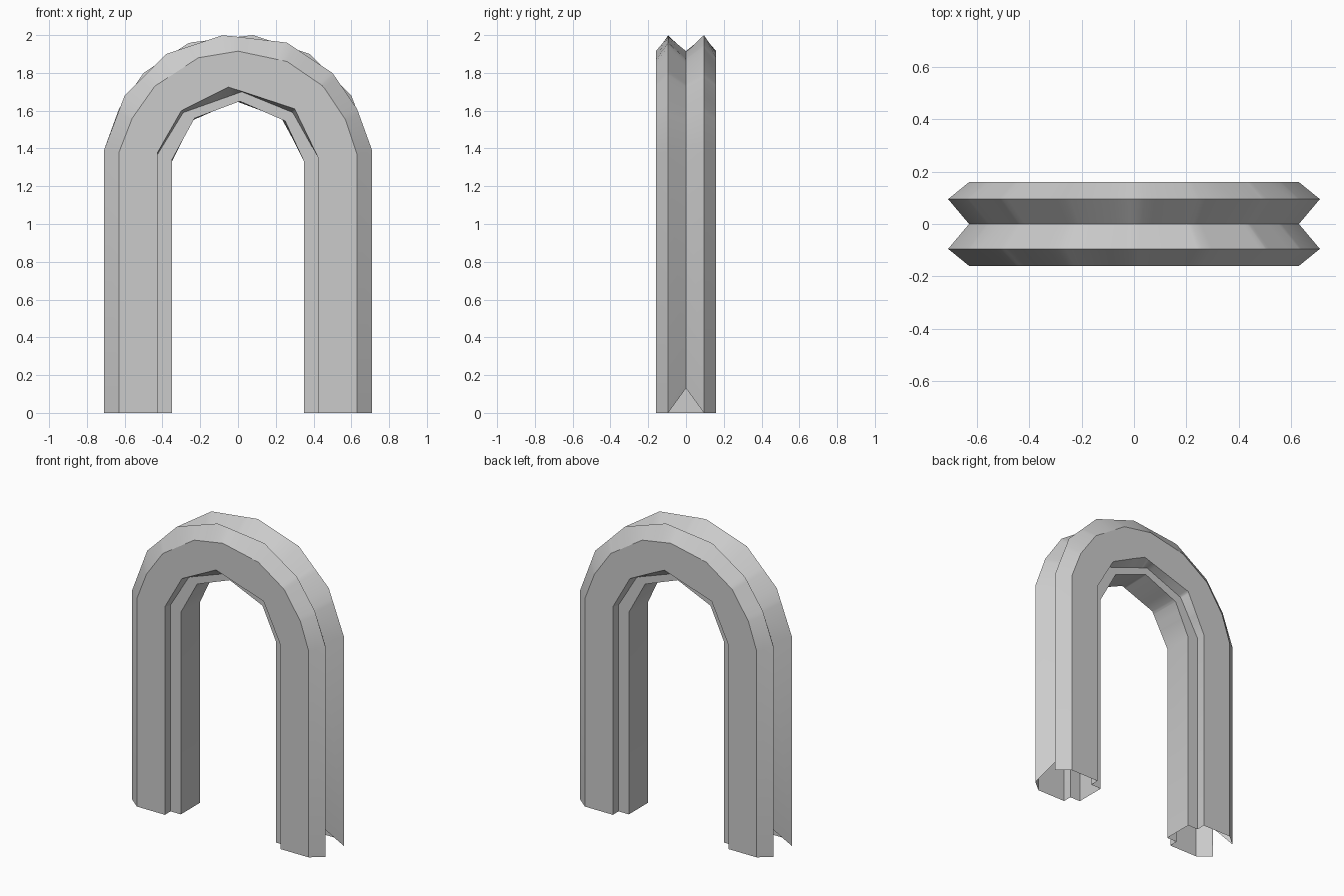
import bpy, bmesh, math

cube = bpy.data.objects.get("Cube")
if cube:
    bpy.data.objects.remove(cube)

grey = bpy.data.materials.new("plain_grey")
grey.use_nodes = True
COLOUR = (0.6, 0.6, 0.6, 1)
grey.diffuse_color = COLOUR
grey.node_tree.nodes["Principled BSDF"].inputs["Base Color"].default_value = COLOUR

CENTRE_Z = 1.33


def rail(y, arch, foot=0.0):
    """One long edge of the arch: foot, spring point, crown corners, spring point, foot."""
    return y, [(arch[0][0], foot)] + arch + [(arch[-1][0], foot)]


def turned(edge):
    """The same edge turned half way round the vertical axis."""
    y, pts = edge
    return -y, [(-x, z) for x, z in reversed(pts)]


def stations(pts):
    """Position of each corner along the sweep: legs are -1..0 and 1..2, the crown is 0..1."""
    mid = [1 - math.atan2(z - CENTRE_Z, x) / math.pi for x, z in pts[2:-2]]
    return [-1, 0] + mid + [1, 2]


def point_at(edge, t):
    y, pts = edge
    st = stations(pts)
    for a, b, p, q in zip(st, st[1:], pts, pts[1:]):
        if t <= b + 1e-6:
            f = (t - a) / (b - a)
            return p[0] + (q[0] - p[0]) * f, y, p[1] + (q[1] - p[1]) * f


# Edges of the front half, from the inside of the opening to the outer groove
inner = rail(-0.10, [(-.35, 1.34), (-.23, 1.56), (.01, 1.65), (.25, 1.545), (.35, 1.33)])
step = rail(-0.10, [(-.425, 1.37), (-.29, 1.59), (.02, 1.70), (.29, 1.59), (.425, 1.35)])
lip = rail(-0.16, [(-.425, 1.38), (-.30, 1.60), (-.05, 1.725), (.30, 1.61), (.425, 1.35)])
shoulder = rail(-0.16, [(-.63, 1.38), (-.56, 1.56), (-.44, 1.73), (-.21, 1.88), (0, 1.915),
                        (.26, 1.86), (.45, 1.73), (.57, 1.55), (.63, 1.37)])
ridge = rail(-0.095, [(-.71, 1.39), (-.60, 1.68), (-.38, 1.90), (-.08, 2.0), (.26, 1.96),
                      (.50, 1.80), (.63, 1.61), (.71, 1.39)])
groove = rail(0.0, [(-.63, 1.38), (-.56, 1.56), (-.44, 1.73), (-.23, 1.87), (0, 1.915),
                    (.23, 1.87), (.44, 1.73), (.56, 1.56), (.63, 1.38)], foot=0.13)

front = [inner, step, lip, shoulder, ridge]
edges = front + [groove] + [turned(e) for e in reversed(front)]

# Sections wherever any edge has a corner
cuts = []
for t in sorted(t for e in edges for t in stations(e[1])):
    if not cuts or t - cuts[-1] > 0.004:
        cuts.append(t)

# Open-ended hollow arch
bm = bmesh.new()
rings = [[bm.verts.new(point_at(e, t)) for e in edges] for t in cuts]
n = len(edges)
for r0, r1 in zip(rings, rings[1:]):
    for i in range(n):
        j = (i + 1) % n
        bm.faces.new((r0[i], r0[j], r1[j], r1[i]))
bmesh.ops.recalc_face_normals(bm, faces=bm.faces)
mesh = bpy.data.meshes.new("arch_frame")
bm.to_mesh(mesh)
bm.free()
mesh.materials.append(grey)
arch = bpy.data.objects.new("arch_frame", mesh)
bpy.context.collection.objects.link(arch)

# Soft shading around the crown with crisp long edges
bpy.context.view_layer.objects.active = arch
arch.select_set(True)
bpy.ops.object.shade_smooth_by_angle(angle=math.radians(30))
